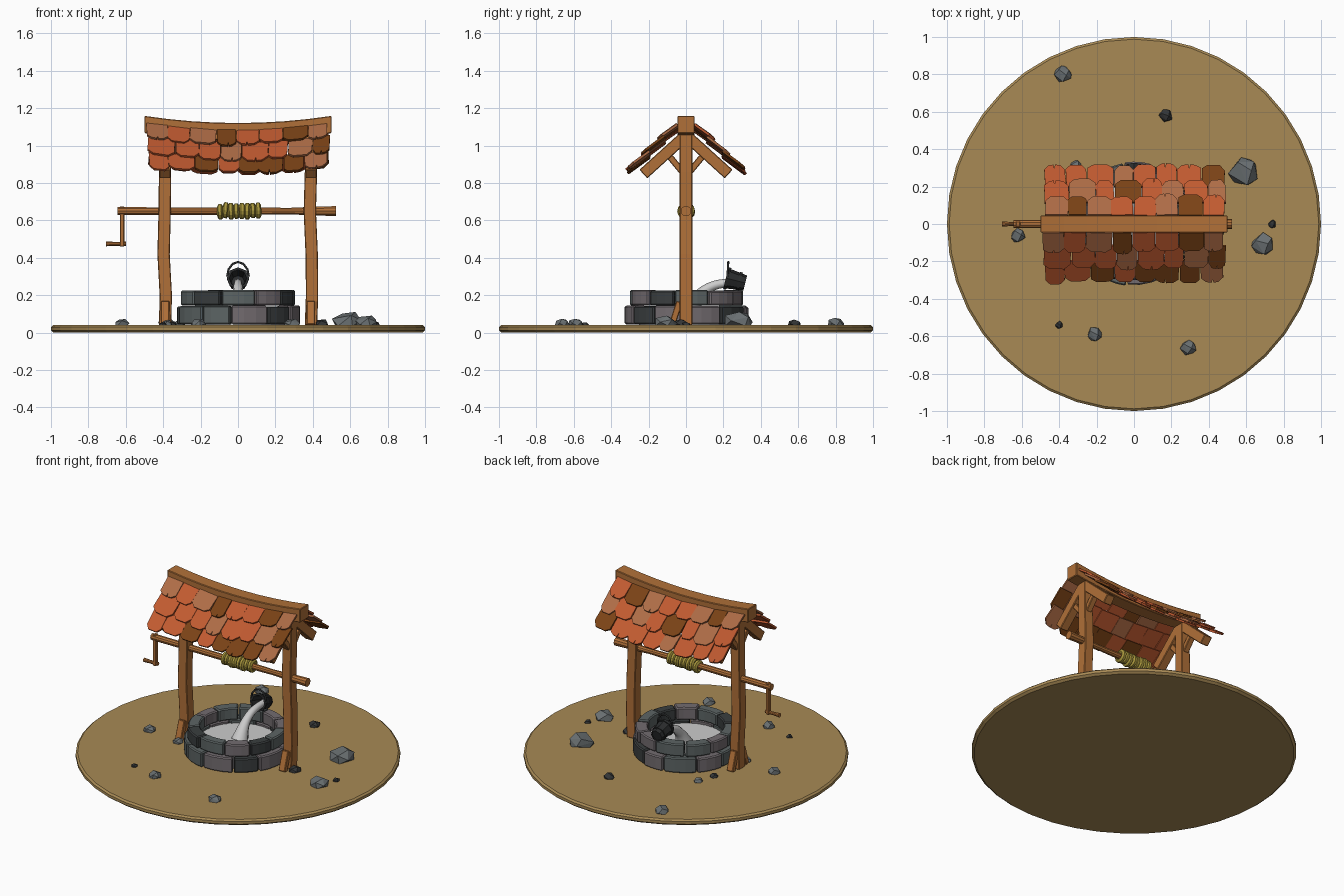
import bpy, bmesh, math, random
from mathutils import Vector as V

if "Cube" in bpy.data.objects:
    bpy.data.objects.remove(bpy.data.objects["Cube"])

random.seed(7)
rnd = random.uniform


def mat(name, hexcol):
    m = bpy.data.materials.new(name)
    c = [((hexcol >> s) & 255) / 255 for s in (16, 8, 0)]
    m.diffuse_color = [x / 12.92 if x < 0.04 else ((x + 0.055) / 1.055) ** 2.4 for x in c] + [1]
    m.use_nodes = True
    m.node_tree.nodes["Principled BSDF"].inputs["Base Color"].default_value = m.diffuse_color
    return m


WOOD = mat("wood", 0xB07038)
SAND = mat("sand", 0xA88A55)
ROPE = mat("rope", 0xA8963C)
IRON = mat("dark_bucket", 0x2A2C2D)
WATER = mat("water", 0xDCDCDC)
TILES = [mat("tile_orange", 0xC05A30)] * 4 + [mat("tile_tan", 0xAE6C46)] * 3 + [mat("tile_brown", 0x7A4216)] * 2
STONES = [mat("stone_grey", 0x5C6464)] * 3 + [mat("stone_mauve", 0x736C70)] * 2 + [mat("stone_dark", 0x3A3E3F)]
DARK_ROCK, ROCK = mat("rock_dark", 0x333536), mat("rock_grey", 0x6A7072)


def finish(name, bm, m, bevel=0):
    bmesh.ops.recalc_face_normals(bm, faces=bm.faces)
    me = bpy.data.meshes.new(name)
    bm.to_mesh(me)
    bm.free()
    ob = bpy.data.objects.new(name, me)
    me.materials.append(m)
    bpy.context.collection.objects.link(ob)
    if bevel:
        b = ob.modifiers.new("bevel", 'BEVEL')
        b.width, b.segments, b.angle_limit = bevel, 1, math.radians(40)
    return ob


def loft(name, rings, m, bevel=0, closed=False):
    """Skin through rings of equal point count, capped or closed on itself."""
    bm = bmesh.new()
    vs = [[bm.verts.new(p) for p in r] for r in rings]
    n = len(vs[0])
    pairs = list(zip(vs, vs[1:])) + ([(vs[-1], vs[0])] if closed else [])
    for a, b in pairs:
        for i in range(n):
            bm.faces.new((a[i], a[(i + 1) % n], b[(i + 1) % n], b[i]))
    if not closed:
        bm.faces.new(vs[0])
        bm.faces.new(vs[-1])
    return finish(name, bm, m, bevel)


def beam(name, pts, w, h, side=(1, 0, 0), m=WOOD, bevel=0.004):
    """Rectangular timber along a path; w is the half size along 'side'."""
    pts, s = [V(p) for p in pts], V(side)
    up = (pts[-1] - pts[0]).cross(s).normalized()
    return loft(name, [[p + s * w * a + up * h * b for a, b in ((-1, -1), (1, -1), (1, 1), (-1, 1))]
                       for p in pts], m, bevel)


def turned(name, stations, origin, axis, m, n=10, closed=False):
    """Round part: (distance, radius) stations along an axis."""
    q = V(axis).to_track_quat('Z', 'Y')
    rings = [[V(origin) + q @ V((r * math.cos(2 * math.pi * i / n), r * math.sin(2 * math.pi * i / n), d))
              for i in range(n)] for d, r in stations]
    return loft(name, rings, m, closed=closed)


# Ground disc
turned("ground_disc", [(0, 0.985), (0.012, 1), (0.03, 1), (0.04, 0.988)], (0, 0, 0), (0, 0, 1), SAND, 40)


# Well wall: two courses of curved blocks
def course(name, r0, r1, z0, z1, n, start):
    cuts = [start + 2 * math.pi * (i + rnd(-0.15, 0.15)) / n for i in range(n)]
    cuts.append(cuts[0] + 2 * math.pi)
    for a, b in zip(cuts, cuts[1:]):
        ro, zt = r1 + rnd(-0.008, 0.006), z1 + rnd(-0.004, 0.003)
        rings = []
        for k in range(4):
            t = a + 0.012 + (b - a - 0.024) * k / 3
            rings.append([(r * math.cos(t), r * math.sin(t), z)
                          for r, z in ((r0, z0), (ro, z0), (ro, zt), (r0, zt))])
        loft(name, rings, random.choice(STONES), 0.007)


course("lower_wall_stone", 0.245, 0.333, 0.045, 0.143, 11, 0.1)
course("upper_wall_stone", 0.235, 0.308, 0.146, 0.226, 11, 0.4)
turned("well_water", [(0.04, 0.25), (0.12, 0.25)], (0, 0, 0), (0, 0, 1), WATER, 24)

# Posts, slightly bowed, with foot wedges and rafters with struts
for s, bows in ((-1, (0.0, 0.004, -0.008, -0.002, 0.0, 0.0)), (1, (0.0, 0.006, 0.004, -0.006, 0.0, 0.0))):
    zs = (0.04, 0.2, 0.42, 0.65, 0.86, 1.09)
    beam("post", [(s * 0.39 + b, 0, z) for b, z in zip(bows, zs)], 0.033, 0.034)
    for t in (-1, 1):
        x = s * 0.39
        if s < 0 or t < 0:
            beam("foot_wedge", [(x, t * 0.075, 0.04), (x, t * 0.035, 0.165)], 0.023, 0.017)
        beam("rafter", [(x, 0, 1.055), (x, t * 0.228, 0.848)], 0.03, 0.031)
        beam("roof_strut", [(x, t * 0.02, 0.86), (x, t * 0.115, 0.975)], 0.02, 0.017)


def sag(x):
    return 0.038 * (x / 0.5) ** 2


# Sagging ridge beam
xs = [-0.5 + i / 8 for i in range(9)]
beam("ridge_beam", [(x, 0, 1.075 + sag(x)) for x in xs], 0.046, 0.046, (0, 1, 0))

# Roof tiles: three overlapping rows on each slope
ang = math.radians(43.5)
for side in (-1, 1):
    down = V((0, side * math.cos(ang), -math.sin(ang)))
    nrm = V((0, side * math.sin(ang), math.cos(ang)))
    for row, (v0, v1) in enumerate(((-0.01, 0.118), (0.085, 0.235), (0.2, 0.345))):
        edges = [-0.485 + 0.97 * (i + (0.25 if row % 2 and 0 < i < 8 else 0)
                 + (rnd(-0.12, 0.12) if 0 < i < 8 else rnd(-0.08, 0.08))) / 8 for i in range(9)]
        for a, b in zip(edges, edges[1:]):
            w, cx, L = b - a - 0.003, (a + b) / 2, v1 - v0 + rnd(-0.012, 0.012)
            c1, c2, rot, lift = rnd(0.72, 0.85), rnd(0.72, 0.85), rnd(-0.05, 0.05), rnd(0, 0.006)
            prof = [(-0.5, 0), (0.5, 0), (0.5, c1), (0.28, 0.97)]
            if random.random() < 0.35:          # chipped lower edge
                n = rnd(-0.08, 0.1)
                prof += [(n + 0.04, 1), (n, 0.82), (n - 0.03, 1)]
            prof += [(-0.28, 0.97), (-0.5, c2)]
            rings = []
            for h in (0, 0.013):
                ring = []
                for u, v in prof:
                    x = cx + u * w + rot * v * L
                    q = V((0, side * 0.045, 1.066)) + down * (v0 + v * L - rot * u * w)
                    q += nrm * (h + lift + v * 0.018)
                    ring.append((x, q.y, q.z + sag(x)))
                rings.append(ring)
            loft("roof_tile", rings, random.choice(TILES))

# Windlass: axle, crank and rope coil
turned("axle", [(-0.645, 0.022), (0.16, 0.02), (0.27, 0.018), (0.4, 0.024), (0.525, 0.028)],
       (0, 0, 0.65), (1, 0, 0), WOOD)
beam("crank_arm", [(-0.62, 0, 0.675), (-0.62, 0, 0.46)], 0.012, 0.014)
turned("crank_handle", [(-0.705, 0.014), (-0.66, 0.011), (-0.6, 0.012)], (0, 0, 0.475), (1, 0, 0), WOOD)
for i in range(8):
    x = -0.095 + i * 0.029
    k = [(x + 0.016 * math.cos(t), 0.028 + 0.016 * math.sin(t) + 0.002 * (i % 3))
         for t in [j * math.pi / 3 for j in range(6)]]
    coil = turned("rope_coil", k, (0, 0, 0.65), V((1, rnd(-0.08, 0.08), rnd(-0.08, 0.08))), ROPE, 14, True)

# Tipped bucket with rims, resting on the wall
mouth, axis = V((0, 0.215, 0.291)), V((0, 0.97, -0.24))
turned("bucket", [(0, 0.055), (0.105, 0.041), (0.105, 0.036), (0.092, 0.034), (0, 0.047)],
       mouth, axis, IRON, 8, True)
turned("bucket_bottom", [(0.085, 0.038), (0.1, 0.038)], mouth, axis, IRON, 8)
for d, r in ((0.004, 0.06), (0.07, 0.051)):
    turned("bucket_band", [(d - 0.006, r), (d + 0.01, r), (d + 0.01, r - 0.012), (d - 0.006, r - 0.012)],
           mouth, axis, IRON, 8, True)


def tube(name, pts, radii, depth, m, smooth=False):
    cu = bpy.data.curves.new(name, 'CURVE')
    cu.dimensions, cu.bevel_depth, cu.bevel_resolution, cu.use_fill_caps = '3D', depth, 2, True
    sp = cu.splines.new('NURBS' if smooth else 'POLY')
    sp.points.add(len(pts) - 1)
    for p, c, r in zip(sp.points, pts, radii):
        p.co, p.radius = (*c, 1), r
    if smooth:
        sp.use_endpoint_u, sp.order_u, sp.resolution_u = True, 3, 5
    cu.materials.append(m)
    ob = bpy.data.objects.new(name, cu)
    bpy.context.collection.objects.link(ob)


# Bucket handle and poured stream
arc = [math.pi * i / 6 for i in range(7)]
tube("bucket_handle", [(0.058 * math.cos(t), 0.222 + 0.004 * math.sin(t), 0.3 + 0.078 * math.sin(t)) for t in arc],
     [1] * 7, 0.006, IRON)
tube("water_stream", [(0, 0.29, 0.268), (0, 0.21, 0.268), (0, 0.12, 0.245), (0, 0.05, 0.18), (0, 0.02, 0.11)],
     [0.9, 1, 1.1, 1.5, 2.4], 0.023, WATER, True)

# Scattered rocks: x, y, radius, dark or not
for x, y, r, dark in ((-0.38, 0.80, 0.048, 0), (0.17, 0.58, 0.038, 1), (0.59, 0.28, 0.084, 0),
                      (0.69, -0.11, 0.062, 0), (0.74, 0.0, 0.024, 1), (0.29, -0.66, 0.043, 0),
                      (-0.21, -0.59, 0.043, 0), (-0.40, -0.54, 0.022, 1), (-0.62, -0.06, 0.042, 0),
                      (-0.31, 0.31, 0.032, 0), (-0.35, 0.2, 0.028, 1), (0.45, -0.03, 0.04, 1),
                      (-0.38, -0.1, 0.036, 0)):
    bm = bmesh.new()
    for i in range(13):
        t = i * 2.4 + rnd(-0.3, 0.3)
        h = max(-0.45, 1 - (i + 0.6) / 6)
        k = math.sqrt(1 - h * h) * rnd(0.88, 1.08)
        bm.verts.new((x + r * k * math.cos(t), y + r * k * math.sin(t), 0.036 + r * 0.66 * (h + 0.45)))
    res = bmesh.ops.convex_hull(bm, input=bm.verts)
    bmesh.ops.delete(bm, geom=[v for v in bm.verts if not v.link_faces], context='VERTS')
    finish("rock", bm, DARK_ROCK if dark else ROCK)
